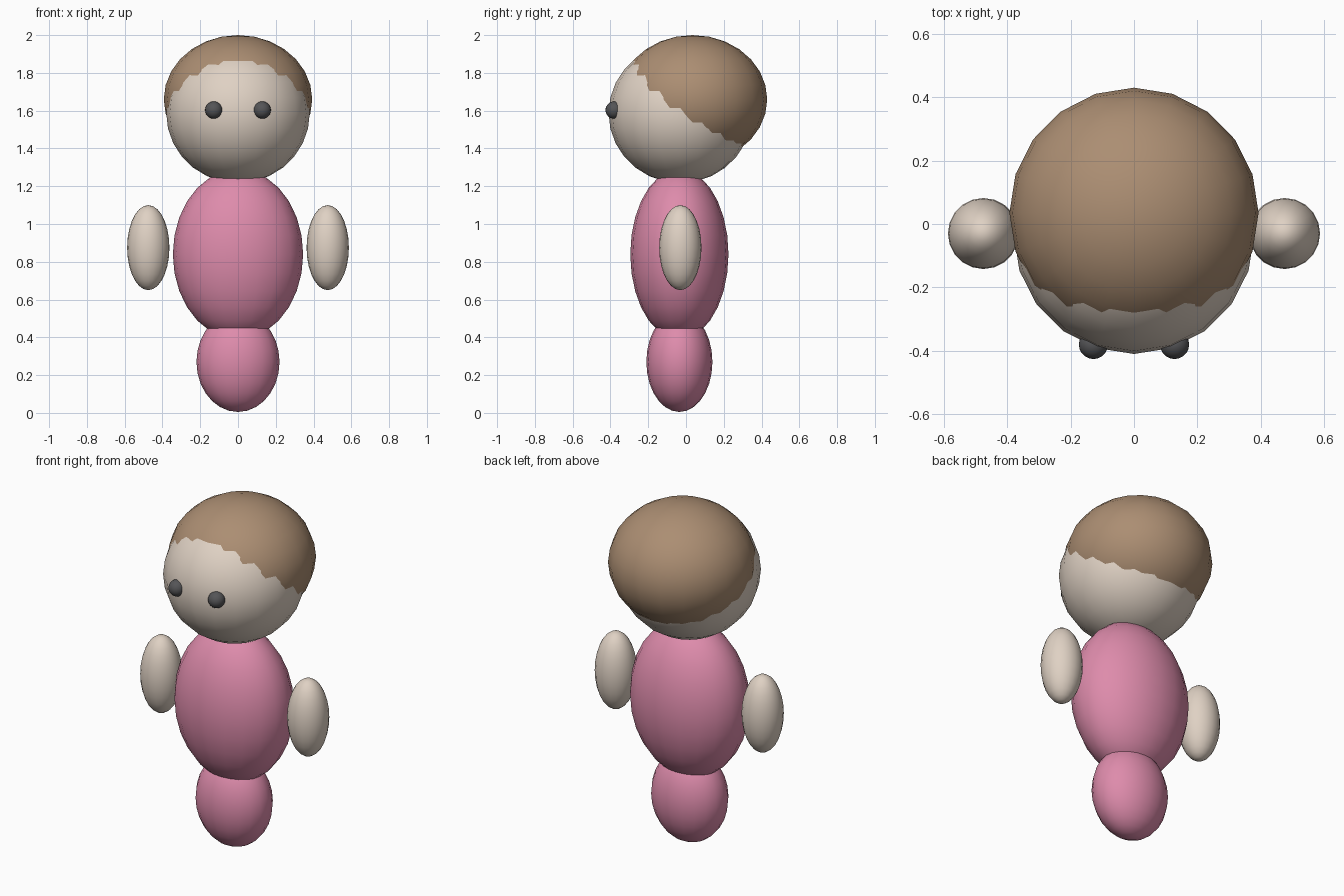
import bpy

cube = bpy.data.objects.get("Cube")
if cube:
    bpy.data.objects.remove(cube, do_unlink=True)


def make_material(name, colour):
    mat = bpy.data.materials.new(name)
    mat.use_nodes = True
    mat.diffuse_color = (*colour, 1)
    mat.node_tree.nodes["Principled BSDF"].inputs["Base Color"].default_value = (*colour, 1)
    return mat


skin = make_material("skin", (0.74, 0.64, 0.55))
pink = make_material("pink cloth", (0.73, 0.26, 0.41))
brown = make_material("brown hair", (0.41, 0.27, 0.17))
dark = make_material("dark grey", (0.09, 0.09, 0.095))


def ellipsoid(name, centre, radii, mat, segments=20, rings=14):
    bpy.ops.mesh.primitive_uv_sphere_add(segments=segments, ring_count=rings, location=centre)
    obj = bpy.context.object
    obj.name = name
    obj.scale = radii
    bpy.ops.object.transform_apply(location=False, rotation=False, scale=True)
    bpy.ops.object.shade_smooth()
    obj.data.materials.append(mat)
    return obj


# Lower body and torso
ellipsoid("lower_body", (0, -0.035, 0.27), (0.22, 0.175, 0.265), pink)
ellipsoid("torso", (0, -0.035, 0.84), (0.345, 0.26, 0.45), pink)

# Head with an overlapping cap of hair
ellipsoid("head", (0, -0.03, 1.587), (0.38, 0.38, 0.37), skin)
ellipsoid("hair", (0, 0.035, 1.66), (0.393, 0.395, 0.34), brown)

# Arms and eyes on both sides
for side, s in (("left", 1), ("right", -1)):
    ellipsoid(f"{side}_arm", (s * 0.475, -0.03, 0.875), (0.112, 0.112, 0.225), skin)
    ellipsoid(f"{side}_eye", (s * 0.128, -0.38, 1.603), (0.046, 0.046, 0.046), dark)
